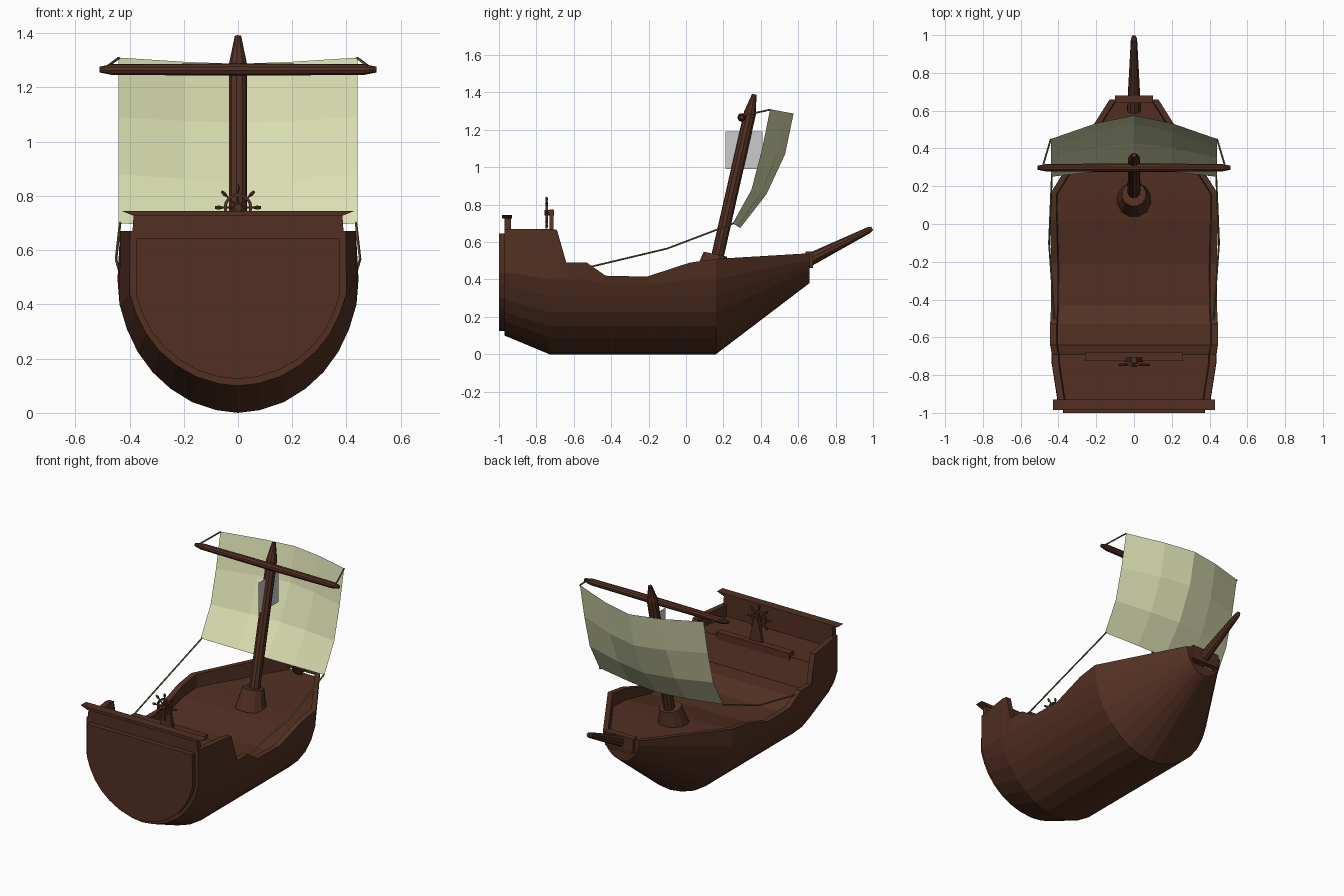
import bpy, bmesh, math
from mathutils import Vector

if "Cube" in bpy.data.objects:
    bpy.data.objects.remove(bpy.data.objects["Cube"])


def material(name, rgb):
    m = bpy.data.materials.new(name)
    m.diffuse_color = (*rgb, 1)
    m.use_nodes = True
    m.node_tree.nodes["Principled BSDF"].inputs["Base Color"].default_value = m.diffuse_color
    return m


WOOD = material("dark_wood", (0.085, 0.029, 0.016))
CLOTH = material("sail_cloth", (0.70, 0.73, 0.44))
ROPE = material("rope", (0.14, 0.14, 0.05))


def finish(name, bm, mat=WOOD, closed=True):
    if closed:
        bmesh.ops.recalc_face_normals(bm, faces=bm.faces)
    me = bpy.data.meshes.new(name)
    bm.to_mesh(me)
    bm.free()
    if mat:
        me.materials.append(mat)
    ob = bpy.data.objects.new(name, me)
    bpy.context.collection.objects.link(ob)
    return ob


def loft(name, rings, mat=WOOD):
    """Skin closed rings of points and cap both ends."""
    bm = bmesh.new()
    vs = [[bm.verts.new(p) for p in r] for r in rings]
    n = len(vs[0])
    for a, b in zip(vs, vs[1:]):
        for i in range(n):
            j = (i + 1) % n
            bm.faces.new((a[i], a[j], b[j], b[i]))
    bm.faces.new(vs[0])
    bm.faces.new(vs[-1])
    return finish(name, bm, mat)


def rod(name, stops, sides=10, mat=WOOD):
    """Round bar through (point, radius) stops lying on one straight line."""
    axis = (Vector(stops[-1][0]) - Vector(stops[0][0])).normalized()
    u = axis.orthogonal().normalized()
    v = axis.cross(u)
    ang = [2 * math.pi * i / sides for i in range(sides)]
    return loft(name, [[Vector(p) + r * (math.cos(a) * u + math.sin(a) * v) for a in ang]
                       for p, r in stops], mat)


def box(name, x, y0, y1, z0, z1, x_top=None):
    t = x if x_top is None else x_top
    return loft(name, [[(-x, y, z0), (x, y, z0), (t, y, z1), (-t, y, z1)] for y in (y0, y1)])


# Hull: half section up to the bilge, plus a side that follows the sheer
BILGE = [(0, 0), (0.08, 0.01), (0.17, 0.04), (0.25, 0.09), (0.315, 0.15), (0.37, 0.225), (0.41, 0.31)]
SIDE = [(0.31, 0.41), (0.40, 0.437), (0.50, 0.445), (0.67, 0.435)]


def side_x(z):
    for (z0, x0), (z1, x1) in zip(SIDE, SIDE[1:]):
        if z <= z1:
            return x0 + (x1 - x0) * (z - z0) / (z1 - z0)
    return SIDE[-1][1]


def outer(sheer):
    zm = min(0.40, sheer - 0.045)
    return BILGE + [(side_x(zm), zm), (side_x(sheer), sheer)]


def stern(x, z):
    return x * 0.915, 0.10 + z * (1 - 0.10 / 0.67)


def bow(x, z):
    return x * 0.29, 0.38 + z * 0.16 / 0.51


def hull_ring(y, sheer, deck, fit=None):
    pts = [fit(*p) if fit else p for p in outer(sheer)]
    x, z = pts[-1]
    pts += [(x - 0.035, z), (x - 0.04, deck)]
    left = [(-px, pz) for px, pz in reversed(pts[1:])]
    return [(px, y, pz) for px, pz in pts + left]


loft("hull", [
    hull_ring(-0.97, 0.67, 0.60, stern), hull_ring(-0.73, 0.67, 0.60),
    hull_ring(-0.69, 0.665, 0.60), hull_ring(-0.64, 0.49, 0.445),
    hull_ring(-0.53, 0.49, 0.44), hull_ring(-0.43, 0.42, 0.375),
    hull_ring(-0.21, 0.415, 0.37), hull_ring(0.02, 0.49, 0.42),
    hull_ring(0.16, 0.51, 0.43), hull_ring(0.66, 0.51, 0.44, bow)])

# Stern panel, rail and flared ledge
panel = [(x * 0.94, 0.125 + (z - 0.10) * 0.912) for x, z in (stern(*p) for p in outer(0.67))]
panel += [(-x, z) for x, z in reversed(panel[1:])]
loft("stern_panel", [[(x, y, z) for x, z in panel] for y in (-1.0, -0.965)])
box("stern_rail", 0.395, -0.97, -0.935, 0.58, 0.73, 0.385)
box("stern_ledge", 0.385, -0.985, -0.93, 0.727, 0.745, 0.43)

# Bow block and bowsprit
box("bow_block", 0.10, 0.64, 0.68, 0.46, 0.55)
rod("bowsprit", [((0, 0.60, 0.475), 0.038), ((0, 0.98, 0.665), 0.017), ((0, 0.995, 0.673), 0.010)])

# Mast, mast foot and yard
rod("mast_foot", [((0, 0.13, 0.41), 0.095), ((0, 0.157, 0.535), 0.065)], 12)
rod("mast", [((0, 0.145, 0.42), 0.034), ((0, 0.342, 1.29), 0.033), ((0, 0.365, 1.39), 0.012)])
rod("yard", [((x, 0.298, 1.266), r) for x, r in
             ((-0.51, 0.011), (-0.465, 0.02), (0, 0.023), (0.465, 0.02), (0.51, 0.011))])

# Small upright panel at the mast
bm = bmesh.new()
bm.faces.new([bm.verts.new((0, y, z)) for y, z in ((0.21, 0.99), (0.41, 0.99), (0.41, 1.19), (0.21, 1.19))])
finish("mast_panel", bm, None, False)

# Billowing sail: rows of (edge y, edge z, centre y, centre z)
ROWS = [(0.25, 0.70, 0.29, 0.675), (0.35, 0.88, 0.43, 0.855),
        (0.405, 1.09, 0.53, 1.07), (0.45, 1.31, 0.575, 1.287)]
bm = bmesh.new()
grid = []
for ye, ze, yc, zc in ROWS:
    row = []
    for x in (-0.44, -0.2, 0, 0.2, 0.44):
        t = 1 - (abs(x) / 0.44) ** 1.4
        row.append(bm.verts.new((x, ye + (yc - ye) * t, ze + (zc - ze) * t)))
    grid.append(row)
for a, b in zip(grid, grid[1:]):
    for i in range(4):
        bm.faces.new((a[i], a[i + 1], b[i + 1], b[i]))
finish("sail", bm, CLOTH, False)

# Ropes on both sides
for s, side in ((-1, "left"), (1, "right")):
    path = [(s * 0.435, 0.255, 0.70), (s * 0.45, -0.10, 0.565), (s * 0.42, -0.52, 0.465)]
    for i in range(2):
        rod(f"{side}_sheet_rope_{i + 1}", [(path[i], 0.005), (path[i + 1], 0.005)], 5, ROPE)
    rod(f"{side}_yard_rope", [((s * 0.485, 0.298, 1.275), 0.005), ((s * 0.44, 0.45, 1.308), 0.005)], 5, ROPE)

# Steering wheel on its stand
C = Vector((0, -0.745, 0.757))


def polar(r, a, dy=0):
    return C + Vector((r * math.cos(a), dy, r * math.sin(a)))


bm = bmesh.new()
prof = [(0.042, -0.006), (0.053, -0.006), (0.053, 0.006), (0.042, 0.006)]
rim = [[bm.verts.new(polar(r, math.pi * k / 8, dy)) for r, dy in prof] for k in range(16)]
for k in range(16):
    for i in range(4):
        j = (i + 1) % 4
        bm.faces.new((rim[k][i], rim[k][j], rim[(k + 1) % 16][j], rim[(k + 1) % 16][i]))
finish("wheel_rim", bm)
for k in range(8):
    a = math.pi * k / 4
    rod(f"wheel_spoke_{k + 1}", [(polar(0.005, a), 0.004), (polar(0.058, a), 0.004),
                                 (polar(0.07, a), 0.008), (polar(0.085, a), 0.005)], 6)
rod("wheel_hub", [(C + Vector((0, -0.012, 0)), 0.015), (C + Vector((0, 0.04, 0)), 0.015)], 8)
box("wheel_stand", 0.05, -0.73, -0.708, 0.59, 0.775, 0.015)
box("deck_beam", 0.26, -0.725, -0.68, 0.58, 0.625)
